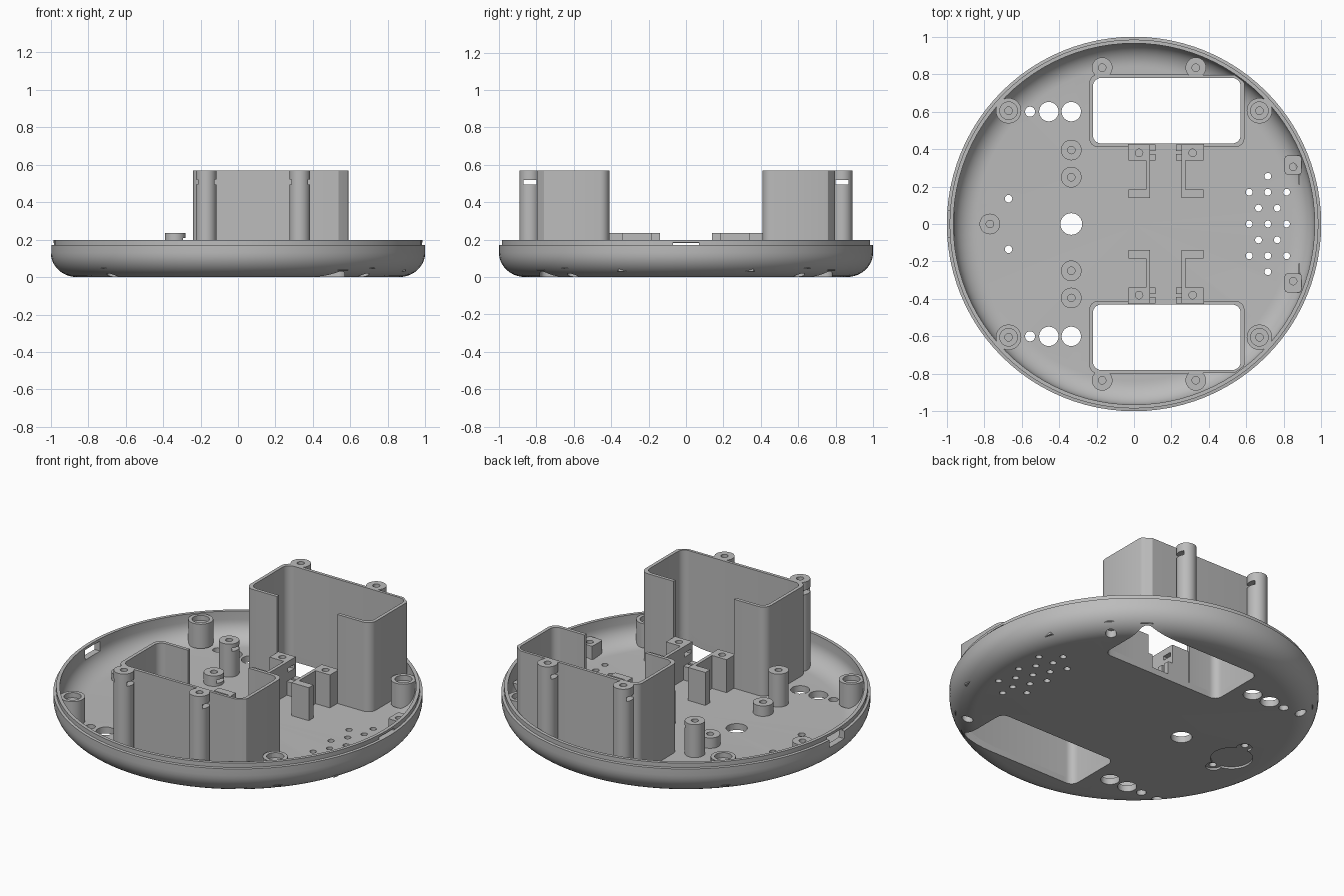
import bpy, bmesh, math
from mathutils import Vector, Matrix

if "Cube" in bpy.data.objects:
    bpy.data.objects.remove(bpy.data.objects["Cube"])

grey = bpy.data.materials.new("light_grey_plastic")
grey.use_nodes = True
grey.diffuse_color = (0.5, 0.5, 0.5, 1)
grey.node_tree.nodes["Principled BSDF"].inputs["Base Color"].default_value = (0.5, 0.5, 0.5, 1)


# ---- outline helpers ----
def circle(x, y, r, n=32):
    return [(x + r * math.cos(math.tau * i / n), y + r * math.sin(math.tau * i / n)) for i in range(n)]


def rect(x0, x1, y0, y1):
    y0, y1 = sorted((y0, y1))
    return [(x0, y0), (x1, y0), (x1, y1), (x0, y1)]


def round_rect(x0, x1, y0, y1, r, n=6):
    y0, y1 = sorted((y0, y1))
    centres = [(x1 - r, y1 - r), (x0 + r, y1 - r), (x0 + r, y0 + r), (x1 - r, y0 + r)]
    pts = []
    for k, (cx, cy) in enumerate(centres):
        for i in range(n + 1):
            a = math.pi / 2 * (k + i / n)
            pts.append((cx + r * math.cos(a), cy + r * math.sin(a)))
    return pts


def clamp(pts, limit):
    """Pull outline points back inside the round shell."""
    return [tuple(Vector(p) * min(1, limit / Vector(p).length)) for p in pts]


# ---- solid helpers: a solid is (outline, bottom, top) ----
def build(name, solids):
    bm = bmesh.new()
    for pts, z0, z1 in solids:
        low = [bm.verts.new((x, y, z0)) for x, y in pts]
        high = [bm.verts.new((x, y, z1)) for x, y in pts]
        bm.faces.new(low[::-1])
        bm.faces.new(high)
        for i in range(len(pts)):
            j = (i + 1) % len(pts)
            bm.faces.new((low[i], low[j], high[j], high[i]))
    return to_object(name, bm)


def to_object(name, bm):
    mesh = bpy.data.meshes.new(name)
    bm.to_mesh(mesh)
    bm.free()
    mesh.materials.append(grey)
    obj = bpy.data.objects.new(name, mesh)
    bpy.context.collection.objects.link(obj)
    return obj


def activate(obj):
    bpy.ops.object.select_all(action="DESELECT")
    obj.select_set(True)
    bpy.context.view_layer.objects.active = obj


def cut(obj, solids):
    cutter = build("cutter", solids)
    cutter.hide_render = True
    mod = obj.modifiers.new("cut", "BOOLEAN")
    mod.operation = "DIFFERENCE"
    mod.solver = "EXACT"
    mod.object = cutter
    activate(obj)
    bpy.ops.object.modifier_apply(modifier=mod.name)
    bpy.data.objects.remove(cutter)


def finish(obj):
    activate(obj)
    bpy.ops.object.shade_smooth_by_angle(angle=math.radians(30))


def post(name, x, y, r, z0, z1, hole=0.02, depth=0.12, slot=None):
    """Round screw post with a blind hole and an optional nut slot."""
    obj = build(name, [(circle(x, y, r), z0, z1)])
    cut(obj, [(circle(x, y, hole, 20), z1 - depth, z1 + 0.1)])
    if slot:
        cut(obj, [slot])
    finish(obj)
    return obj


FLOOR = 0.038
MIRROR = (("back", 1), ("front", -1))

# ---- round shell, turned from a profile ----
steps = [math.pi / 2 * i / 10 for i in range(11)]
outer = [(0.86 + 0.14 * math.sin(a), 0.13 * (1 - math.cos(a))) for a in steps]
inner = [(0.84 + 0.125 * math.sin(a), FLOOR + 0.11 * (1 - math.cos(a))) for a in steps]
profile = [(0, 0)] + outer + [(1, 0.17), (0.985, 0.172), (0.985, 0.198), (0.965, 0.198)]
profile += inner[::-1] + [(0, FLOOR)]
bm = bmesh.new()
ring = [bm.verts.new((r, 0, z)) for r, z in profile]
edges = [bm.edges.new(pair) for pair in zip(ring, ring[1:])]
bmesh.ops.spin(bm, geom=ring + edges, cent=(0, 0, 0), axis=(0, 0, 1), angle=math.tau, steps=96)
bmesh.ops.remove_doubles(bm, verts=bm.verts, dist=0.0001)
bmesh.ops.recalc_face_normals(bm, faces=bm.faces)
shell = to_object("round_shell", bm)

# ---- openings in the floor ----
holes = [(-0.335, 0, 0.058)]
for _, s in MIRROR:
    holes += [(-0.335, 0.6 * s, 0.052), (-0.455, 0.6 * s, 0.052), (-0.555, 0.6 * s, 0.027)]
    holes += [(-0.67, 0.605 * s, 0.03), (0.67, 0.605 * s, 0.03), (-0.67, 0.135 * s, 0.02)]
# sound holes in a staggered pattern
for row in range(-3, 4):
    columns = (0,) if abs(row) == 3 else (-1, 0, 1) if row % 2 == 0 else (-0.5, 0.5)
    holes += [(0.715 + 0.1 * c, 0.085 * row, 0.018) for c in columns]
cut(shell, [(circle(x, y, r, 24), -0.1, 0.1) for x, y, r in holes])
cut(shell, [(round_rect(-0.22, 0.57, 0.43 * s, 0.78 * s, 0.045), -0.1, 0.3) for _, s in MIRROR])

# shallow caster recess underneath
cut(shell, [(circle(-0.69, 0, 0.115), -0.1, 0.012)])
cut(shell, [(circle(-0.67, 0.13 * s, 0.042), -0.1, 0.012) for _, s in MIRROR])

# ports through the side wall
cut(shell, [(rect(-1.1, -0.93, -0.07, 0.07), 0.125, 0.183),
            (rect(0.93, 1.1, -0.07, 0.07), 0.172, 0.185)])
finish(shell)

for side, s in MIRROR:
    # ---- wheel well wall with a gap toward the centre ----
    wall = build(side + "_wheel_well",
                 [(clamp(round_rect(-0.24, 0.59, 0.41 * s, 0.8 * s, 0.05), 0.96), 0.036, 0.57)])
    cut(wall, [(round_rect(-0.22, 0.57, 0.43 * s, 0.78 * s, 0.045), -0.1, 0.7)])
    cut(wall, [(rect(-0.03, 0.37, 0.38 * s, 0.5 * s), FLOOR, 0.7)])
    finish(wall)

    # ---- tall posts on the outside of the well ----
    for x in (-0.17, 0.33):
        post(side + "_well_post", x, 0.835 * s, 0.055, 0.035, 0.57,
             slot=(rect(x - 0.1, x + 0.1, 0.8 * s, 0.868 * s), 0.495, 0.52))

    # ---- rim screw posts with counterbored tops ----
    for x in (-0.67, 0.67):
        boss = post(side + "_rim_post", x, 0.605 * s, 0.068, 0.045, 0.19)
        cut(boss, [(circle(x, 0.605 * s, 0.047), 0.16, 0.3)])
        finish(boss)

    # ---- board standoffs with nut slots ----
    for y, top in ((0.395, 0.235), (0.25, 0.1)):
        post(side + "_standoff", -0.335, y * s, 0.055, 0.03, top, depth=0.06,
             slot=(rect(-0.37, -0.2, (y - 0.035) * s, (y + 0.035) * s), top - 0.045, top - 0.025))

    # ---- motor brackets, mirrored about the middle of the gap ----
    for hand, m in (("right", -1), ("left", 1)):
        def span(a, b):
            return sorted((0.17 + m * a, 0.17 + m * b))
        block = build(side + "_" + hand + "_motor_block",
                      [(rect(*span(0.085, 0.2), 0.34 * s, 0.425 * s), 0.03, 0.235)])
        cut(block, [(circle(0.17 + m * 0.143, 0.38 * s, 0.02, 20), 0.15, 0.3)])
        cut(block, [(rect(*span(0.05, 0.18), 0.35 * s, 0.41 * s), 0.17, 0.195)])
        finish(block)
        build(side + "_" + hand + "_motor_rail",
              [(rect(*span(0.085, 0.105), 0.14 * s, 0.345 * s), 0.03, 0.235),
               (rect(*span(0.1, 0.2), 0.14 * s, 0.185 * s), 0.03, 0.235)])
        build(side + "_" + hand + "_motor_tab",
              [(rect(*span(0.055, 0.09), 0.34 * s, 0.375 * s), 0.03, 0.12),
               (rect(*span(0.055, 0.09), 0.39 * s, 0.425 * s), 0.03, 0.12)])

    # ---- small board mounts near the sound holes ----
    mount = build(side + "_board_mount", [(round_rect(0.805, 0.895, 0.265 * s, 0.365 * s, 0.012, 2), 0.03, 0.12)])
    cut(mount, [(circle(0.85, 0.305 * s, 0.02, 20), 0.06, 0.2)])
    finish(mount)
    build(side + "_board_fin", [(rect(0.878, 0.886, 0.21 * s, 0.27 * s), 0.03, 0.1)])

# ---- low caster post ----
post("caster_post", -0.77, 0, 0.055, 0.02, 0.08, depth=0.05)
bpy.ops.object.select_all(action="DESELECT")
